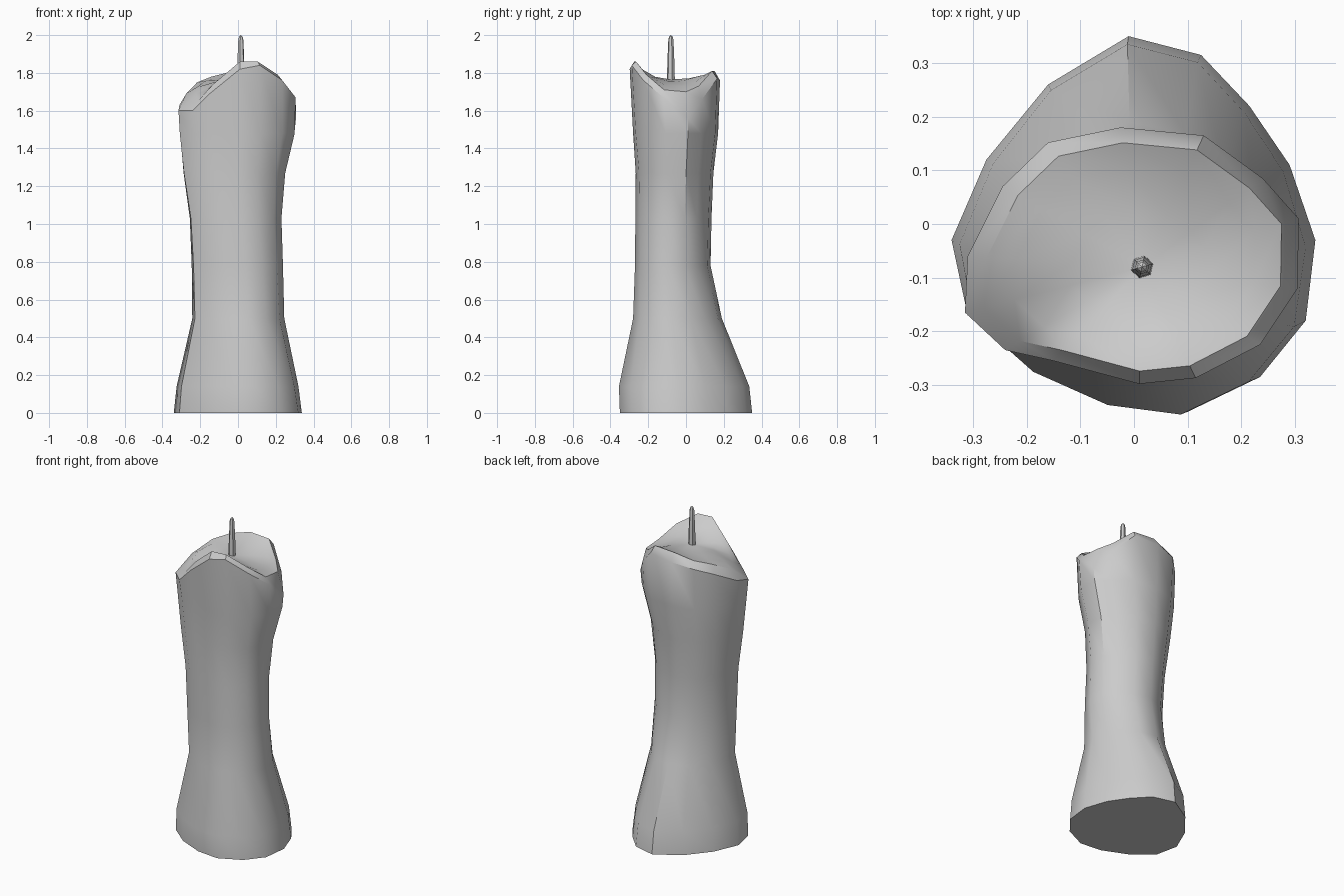
import bpy, bmesh, math
from mathutils import Vector

if "Cube" in bpy.data.objects:
    bpy.data.objects.remove(bpy.data.objects["Cube"])

# Irregular foot outline (x, y), going clockwise from the back
FOOT = [(-.01, .35), (.125, .315), (.215, .22), (.29, .11), (.338, -.03), (.32, -.18), (.235, -.285),
        (.10, -.35), (-.04, -.335), (-.19, -.27), (-.31, -.17), (-.34, -.03), (-.275, .12), (-.16, .26)]
# Melted rim: x, y, shoulder height, lip height
RIM = [(-.025, .18, 1.76, 1.81), (.13, .165, 1.77, 1.81), (.24, .085, 1.66, 1.73), (.307, .01, 1.56, 1.70),
       (.305, -.12, 1.67, 1.71), (.235, -.225, 1.76, 1.79), (.115, -.287, 1.84, 1.86), (.01, -.298, 1.82, 1.86),
       (-.15, -.255, 1.69, 1.74), (-.24, -.235, 1.60, 1.65), (-.315, -.165, 1.60, 1.63), (-.31, -.06, 1.63, 1.69),
       (-.245, .07, 1.70, 1.75), (-.16, .152, 1.74, 1.78)]
# Shaft sections: z, min x, max x, min y, max y
SHAFT = [(0, -.34, .338, -.35, .35), (.14, -.325, .32, -.355, .335), (.5, -.242, .245, -.28, .19),
         (.78, -.245, .238, -.27, .13), (1.03, -.255, .23, -.268, .135), (1.27, -.288, .25, -.266, .145),
         (1.48, -.308, .30, -.28, .17)]
WICK = Vector((.015, -.08, 1.765))


def fit(points, x0, x1, y0, y1):
    """Stretch an outline so that it fills the given extents."""
    xs, ys = [p[0] for p in points], [p[1] for p in points]
    return [(x0 + (p[0] - min(xs)) / (max(xs) - min(xs)) * (x1 - x0),
             y0 + (p[1] - min(ys)) / (max(ys) - min(ys)) * (y1 - y0)) for p in points]


def loft(name, rings, tip, angle):
    """Skin a stack of rings, flat at the bottom and closed to a tip on top."""
    bm = bmesh.new()
    loops = [[bm.verts.new(p) for p in ring] for ring in rings]
    n = len(loops[0])
    bm.faces.new(loops[0])
    for a, b in zip(loops, loops[1:]):
        for i in range(n):
            j = (i + 1) % n
            bm.faces.new((a[i], a[j], b[j], b[i]))
    top = bm.verts.new(tip)
    for i in range(n):
        bm.faces.new((loops[-1][i], loops[-1][(i + 1) % n], top))
    bmesh.ops.recalc_face_normals(bm, faces=bm.faces)
    mesh = bpy.data.meshes.new(name)
    bm.to_mesh(mesh)
    bm.free()
    ob = bpy.data.objects.new(name, mesh)
    bpy.context.collection.objects.link(ob)
    bpy.ops.object.select_all(action='DESELECT')
    ob.select_set(True)
    bpy.context.view_layer.objects.active = ob
    bpy.ops.object.shade_smooth_by_angle(angle=math.radians(angle))
    return ob


# Candle body: shaft blends from the foot outline to the rim outline
rings = []
for z, *ext in SHAFT:
    t = z / 1.6
    mix = [(f[0] * (1 - t) + r[0] * t, f[1] * (1 - t) + r[1] * t) for f, r in zip(FOOT, RIM)]
    rings.append([(x, y, z) for x, y in fit(mix, *ext)])
rings.append([(x, y, s) for x, y, s, lip in RIM])

# Lip and melted hollow around the wick
for k, sink in ((.89, 1), (.72, .55), (.4, .15)):
    rings.append([(WICK.x + (x - WICK.x) * k, WICK.y + (y - WICK.y) * k,
                   WICK.z + (lip - WICK.z) * sink) for x, y, s, lip in RIM])
loft("candle_body", rings, WICK, 35)

# Wick: thin tapered six-sided stem
wick_rings = [[(WICK.x + r * math.cos(i * math.pi / 3 + .3), WICK.y + r * math.sin(i * math.pi / 3 + .3), z)
               for i in range(6)] for z, r in ((1.74, .022), (1.86, .019), (1.975, .014), (1.993, .009))]
loft("wick", wick_rings, (WICK.x, WICK.y, 2.0), 30)
